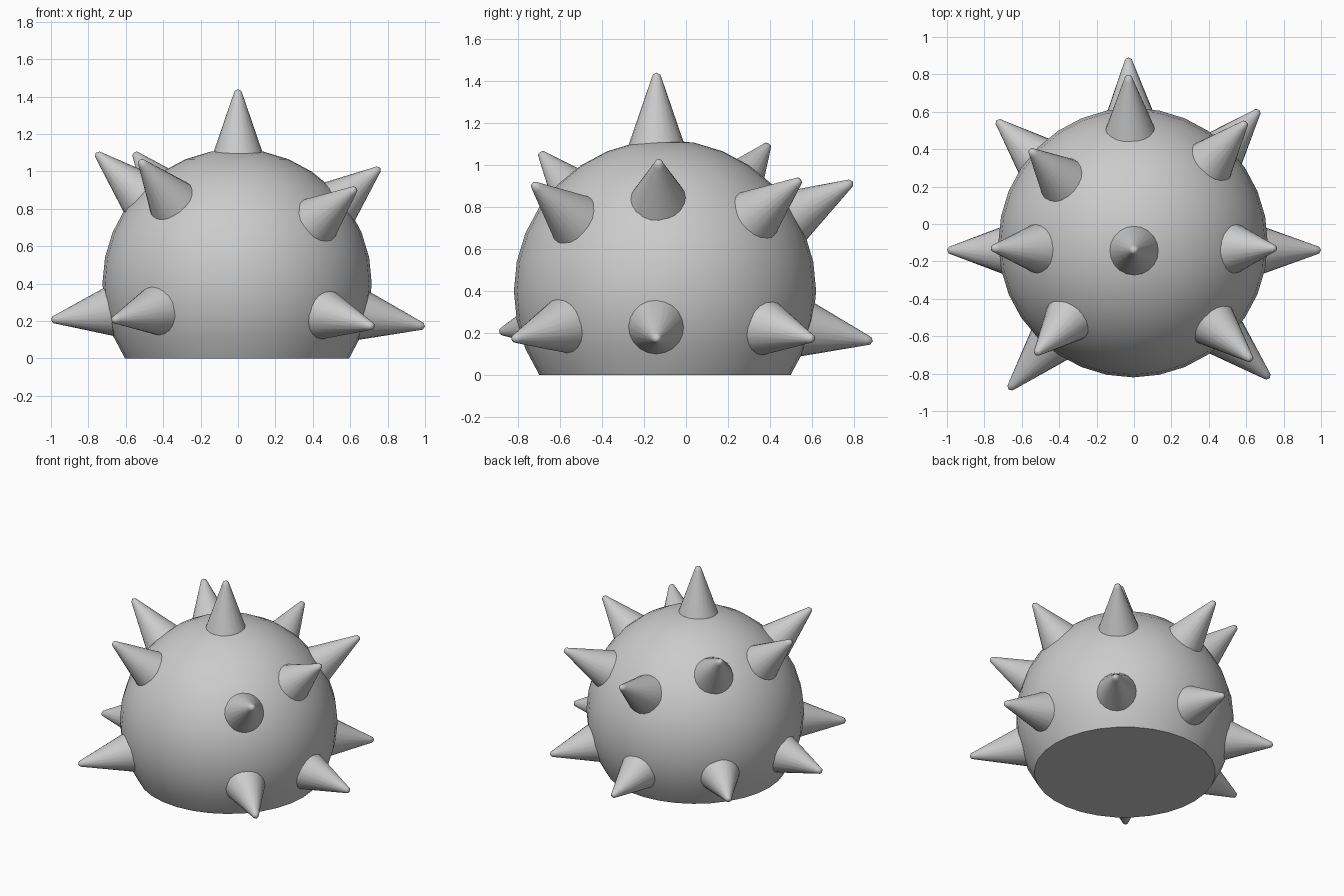
import bpy, bmesh, math
from mathutils import Vector, Matrix

if "Cube" in bpy.data.objects:
    bpy.data.objects.remove(bpy.data.objects["Cube"])

CENTER, R = Vector((-0.005, -0.1, 0.4)), 0.72


def finish(bm, name, angle):
    bmesh.ops.recalc_face_normals(bm, faces=bm.faces)
    mesh = bpy.data.meshes.new(name)
    bm.to_mesh(mesh)
    bm.free()
    ob = bpy.data.objects.new(name, mesh)
    bpy.context.collection.objects.link(ob)
    bpy.ops.object.select_all(action='DESELECT')
    ob.select_set(True)
    bpy.context.view_layer.objects.active = ob
    bpy.ops.object.shade_smooth_by_angle(angle=math.radians(angle))
    return ob


# Body: sphere with a flat underside
bm = bmesh.new()
bmesh.ops.create_uvsphere(bm, u_segments=32, v_segments=16, radius=R,
                          matrix=Matrix.Translation(CENTER))
cut = bmesh.ops.bisect_plane(bm, geom=bm.verts[:] + bm.edges[:] + bm.faces[:],
                             plane_co=(0, 0, 0), plane_no=(0, 0, -1), clear_outer=True)
rim = [e for e in cut['geom_cut'] if isinstance(e, bmesh.types.BMEdge)]
bmesh.ops.contextual_create(bm, geom=rim)
finish(bm, "body", 40)


# Spike: blunt-tipped cone from the body surface out to a tip point
def spike(name, tip, aim, sides=20):
    tip, aim = Vector(tip), Vector(aim)
    axis = (tip - aim).normalized()
    # Base centre sits just under the body surface along the axis
    off = tip - CENTER
    b = off.dot(axis)
    length = b - math.sqrt(b * b - off.length_squared + 0.695 ** 2)
    place = Matrix.Translation(tip - axis * length) @ axis.to_track_quat('Z', 'Y').to_matrix().to_4x4()
    profile = [(0.134, 0), (0.026, length - 0.032), (0.018, length - 0.01)]
    bm = bmesh.new()
    rings = []
    for r, z in profile:
        rings.append([bm.verts.new(place @ Vector((r * math.cos(2 * math.pi * i / sides),
                                                   r * math.sin(2 * math.pi * i / sides), z)))
                      for i in range(sides)])
    for lo, hi in zip(rings, rings[1:]):
        for i in range(sides):
            j = (i + 1) % sides
            bm.faces.new((lo[i], lo[j], hi[j], hi[i]))
    top = bm.verts.new(tip)
    for i in range(sides):
        bm.faces.new((rings[-1][i], rings[-1][(i + 1) % sides], top))
    bm.faces.new(rings[0][::-1])
    finish(bm, name, 60)


# Crown spike
spike("top_spike", (0, -0.14, 1.44), (0, -0.14, 0.4))

# Upper ring of spikes
upper = [(-0.76, -0.13, 1.10), (-0.555, 0.395, 1.10), (-0.525, -0.695, 1.06),
         (0.76, -0.13, 1.02), (0.63, -0.73, 0.91), (0.60, 0.545, 0.93), (-0.03, 0.795, 0.92)]
for i, tip in enumerate(upper):
    spike(f"upper_spike_{i + 1}", tip, (0, -0.13, 0.39))

# Lower ring of spikes
lower = [(-1, -0.14, 0.205), (1, -0.14, 0.17), (-0.67, -0.885, 0.205), (0.725, -0.825, 0.17),
         (-0.03, 0.89, 0.16), (-0.735, 0.555, 0.19), (0.67, 0.61, 0.17)]
for i, tip in enumerate(lower):
    spike(f"lower_spike_{i + 1}", tip, (0, -0.14, 0.355))
